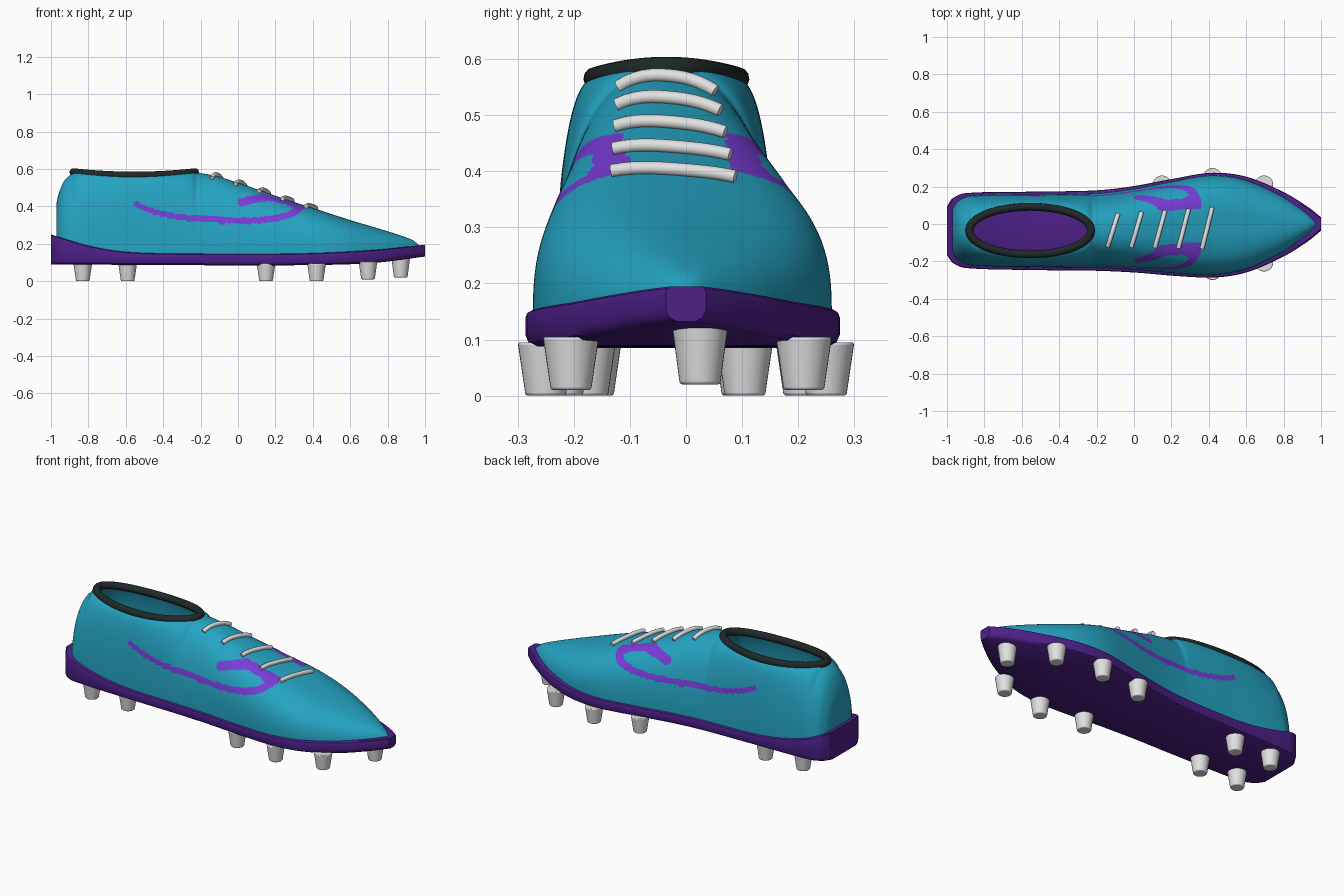
import bpy, bmesh, math
from mathutils import Vector
from mathutils.geometry import intersect_point_line

cube = bpy.data.objects.get("Cube")
if cube:
    bpy.data.objects.remove(cube, do_unlink=True)


def material(name, rgb):
    m = bpy.data.materials.new(name)
    m.use_nodes = True
    m.diffuse_color = (*rgb, 1)
    m.node_tree.nodes["Principled BSDF"].inputs["Base Color"].default_value = (*rgb, 1)
    return m


TEAL = material("teal", (0.018, 0.37, 0.54))
VIOLET = material("bright violet", (0.19, 0.045, 0.68))
PURPLE = material("deep purple", (0.075, 0.014, 0.25))
BLACK = material("collar black", (0.014, 0.021, 0.021))
WHITE = material("off white", (0.75, 0.75, 0.76))


def curve_fn(pts):
    """Smooth function through (x, value) points."""
    def slope(i):
        a, b = pts[max(i - 1, 0)], pts[min(i + 1, len(pts) - 1)]
        return (b[1] - a[1]) / (b[0] - a[0])

    def f(x):
        x = min(max(x, pts[0][0]), pts[-1][0])
        i = 0
        while i < len(pts) - 2 and x > pts[i + 1][0]:
            i += 1
        (x0, v0), (x1, v1) = pts[i], pts[i + 1]
        h = x1 - x0
        t = (x - x0) / h
        return ((2 * t**3 - 3 * t**2 + 1) * v0 + (t**3 - 2 * t**2 + t) * h * slope(i)
                + (3 * t**2 - 2 * t**3) * v1 + (t**3 - t**2) * h * slope(i + 1))
    return f


# Shape of the last: centre line, half width and heights along the length
centre = curve_fn([(-1, -.035), (-.2, -.035), (.2, -.018), (.42, -.006), (1, 0)])
half = curve_fn([(-1, .13), (-.97, .172), (-.9, .2), (-.5, .21), (-.2, .215), (0, .231),
                 (.2, .258), (.42, .28), (.6, .256), (.8, .172), (.93, .092), (1, .036)])
sole_low = curve_fn([(-1, .09), (0, .085), (.5, .088), (.75, .1), (1, .132)])
sole_top = curve_fn([(-1, .25), (-.8, .19), (-.6, .157), (-.3, .148), (.3, .148),
                     (.7, .165), (1, .195)])
heel_top = curve_fn([(-.97, .42), (-.96, .465), (-.93, .535), (-.88, .583)])
instep = curve_fn([(-.23, .583), (-.115, .562), (.005, .525), (.135, .48), (.265, .435),
                   (.39, .395), (.6, .327), (.8, .267), (.93, .222), (.97, .192)])
squareness = curve_fn([(-1, 2.3), (-.2, 2.3), (.35, 2.8), (1, 2.3)])

COL_X, COL_Y, COL_A, COL_B = -.555, -.035, .325, .127
BASE = .14


def collar_z(k):
    return .565 + .018 * k * k


def section(x):
    """Half width at base, half width of opening, top height."""
    k = (x - COL_X) / COL_A
    w = half(x * 1.03) - .014
    if abs(k) < 1:
        return w, COL_B * math.sqrt(1 - k * k), collar_z(k)
    return w, 0, heel_top(x) if k < 0 else instep(x)


def surface_z(x, y):
    w, c, top = section(x)
    n = squareness(x)
    u = min(abs(y - centre(x)) / w, 1)
    return BASE + (top - BASE) * (1 - u**n) ** (1 / n)


def loft(name, rows, closed, mats):
    """Skin a row of cross sections and cap both ends."""
    bm = bmesh.new()
    grid = [[bm.verts.new(p) for p in row] for row in rows]
    m = len(rows[0])
    for a, b in zip(grid, grid[1:]):
        for j in range(m if closed else m - 1):
            k = (j + 1) % m
            bm.faces.new((a[j], a[k], b[k], b[j]))
    bm.faces.new(grid[0])
    bm.faces.new(grid[-1])
    bmesh.ops.remove_doubles(bm, verts=bm.verts, dist=1e-5)
    bmesh.ops.recalc_face_normals(bm, faces=bm.faces)
    me = bpy.data.meshes.new(name)
    bm.to_mesh(me)
    bm.free()
    for mat in mats:
        me.materials.append(mat)
    ob = bpy.data.objects.new(name, me)
    bpy.context.collection.objects.link(ob)
    return ob


def smooth(ob, angle=35):
    bpy.ops.object.select_all(action="DESELECT")
    ob.select_set(True)
    bpy.context.view_layer.objects.active = ob
    bpy.ops.object.shade_smooth_by_angle(angle=math.radians(angle))


def tube(name, pts, radius, mat, cyclic=False):
    cu = bpy.data.curves.new(name, "CURVE")
    cu.dimensions = "3D"
    cu.bevel_depth = radius
    cu.bevel_resolution = 4
    cu.use_fill_caps = True
    sp = cu.splines.new("POLY")
    sp.points.add(len(pts) - 1)
    for p, q in zip(sp.points, pts):
        p.co = (*q, 1)
    sp.use_cyclic_u = cyclic
    sp.use_smooth = True
    cu.materials.append(mat)
    ob = bpy.data.objects.new(name, cu)
    bpy.context.collection.objects.link(ob)


# Upper: two half sections per station, left open inside the collar
NX, NV = 250, 56
rows = []
for i in range(NX + 1):
    x = -.97 + 1.94 * i / NX
    w, c, top = section(x)
    e = 2 / squareness(x)
    side = []
    for j in range(NV + 1):
        a = math.pi / 2 * j / NV
        co = max(math.cos(a), 0) if j < NV else 0
        side.append((c + (w - c) * co**e, BASE + (top - BASE) * math.sin(a)**e))
    yc = centre(x)
    rows.append([(x, yc + y, z) for y, z in side] + [(x, yc - y, z) for y, z in side[::-1]])
upper = loft("upper", rows, False, [TEAL, VIOLET])

# Remove the strip bridging the two rims over the opening
bm = bmesh.new()
bm.from_mesh(upper.data)
cover = []
for f in bm.faces:
    p = f.calc_center_median()
    k = (p.x - COL_X) / COL_A
    ys = [v.co.y - centre(v.co.x) for v in f.verts]
    if abs(k) < 1 and min(ys) < -.002 and max(ys) > .002 and p.z > .5:
        cover.append(f)
bmesh.ops.delete(bm, geom=cover, context="FACES")
bm.to_mesh(upper.data)
bm.free()

# Painted hooked stripe on both sides
stripe = [Vector((x, z, 0)) for x, z in (
    (-.545, .412), (-.47, .378), (-.36, .35), (-.22, .332), (-.05, .323), (.1, .324),
    (.21, .338), (.29, .362), (.335, .395), (.26, .43), (.17, .452), (.09, .44), (.02, .423))]
for f in upper.data.polygons:
    c = f.center
    if -.6 < c.x < .4 and .28 < c.z < .5 and abs(c.y - centre(c.x)) > .09:
        p = Vector((c.x, c.z, 0))
        for i, (a, b) in enumerate(zip(stripe, stripe[1:])):
            q, t = intersect_point_line(p, a, b)
            q = a.lerp(b, min(max(t, 0), 1))
            if (p - q).length < .014 + .0007 * i:
                f.material_index = 1
                break
smooth(upper, 50)

# Sole plate with softened rim
rows = []
for i in range(101):
    x = -math.cos(math.pi * i / 100)
    w, lo, hi, yc = half(x), sole_low(x), sole_top(x), centre(x)
    prof = [(w - .02, lo), (w - .006, lo + .008), (w, lo + .022), (w, hi - .012),
            (w - .003, hi - .004), (w - .01, hi)]
    rows.append([(x, yc + y, z) for y, z in prof] + [(x, yc - y, z) for y, z in prof[::-1]])
smooth(loft("sole", rows, True, [PURPLE]))

# Padded collar
ring = []
for i in range(72):
    a = 2 * math.pi * i / 72
    ring.append((COL_X + COL_A * math.cos(a), COL_Y + COL_B * math.sin(a),
                 collar_z(math.cos(a))))
tube("collar", ring, .021, BLACK, True)

# Laces lying across the instep
for i in range(5):
    x0, y0, y1 = -.14 + .126 * i, -.12 - .003 * i, .052 + .009 * i
    pts = []
    for j in range(13):
        t = j / 12
        x, y = x0 + .054 * t, y0 + (y1 - y0) * t
        pts.append((x, y, surface_z(x, y) + .009))
    tube(f"lace_{i + 1}", pts, .012, WHITE)

# Tapered studs: x, y, ground height, top height
studs = [(.87, .025, .02, .125)]
for x, left, right, low in ((-.83, .1, -.165, 0), (-.59, .105, -.175, 0), (.15, .21, -.22, 0),
                            (.42, .25, -.25, 0), (.695, .21, -.205, .01)):
    studs += [(x, left, low, low + .095), (x, right, low, low + .095)]
for i, (x, y, lo, hi) in enumerate(studs):
    bpy.ops.mesh.primitive_cone_add(vertices=32, radius1=.036, radius2=.05, depth=hi - lo,
                                    location=(x, y, (lo + hi) / 2))
    stud = bpy.context.object
    stud.name = f"stud_{i + 1}"
    stud.data.materials.append(WHITE)
    bev = stud.modifiers.new("soft_edge", "BEVEL")
    bev.width = .005
    bev.segments = 3
    smooth(stud)
